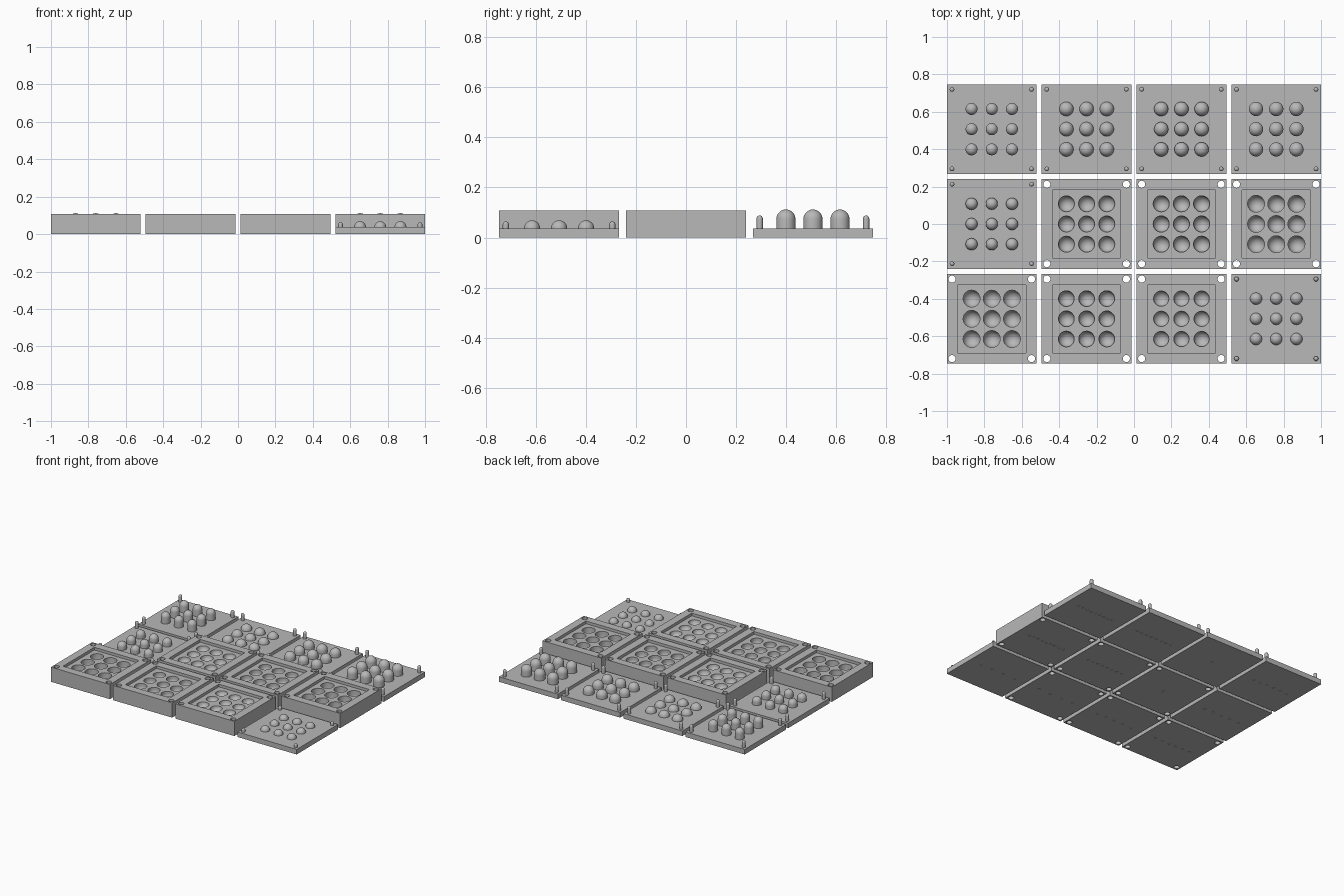
import bpy, bmesh, math
from mathutils import Matrix

if "Cube" in bpy.data.objects:
    bpy.data.objects.remove(bpy.data.objects["Cube"], do_unlink=True)

grey = bpy.data.materials.new("light grey")
grey.use_nodes = True
colour = (0.48, 0.48, 0.48, 1)
grey.diffuse_color = colour
grey.node_tree.nodes["Principled BSDF"].inputs["Base Color"].default_value = colour

PITCH, HALF = 0.507, 0.24
PLATE, BLOCK, FLOOR = 0.037, 0.108, 0.088
GRID = [(i * 0.108, j * 0.108) for i in (-1, 0, 1) for j in (-1, 0, 1)]
CORNERS = [(i * 0.2125, j * 0.2125) for i in (-1, 1) for j in (-1, 1)]


def box(bm, half, z0, z1):
    m = Matrix.Translation((0, 0, (z0 + z1) / 2)) @ Matrix.Diagonal((2 * half, 2 * half, z1 - z0, 1))
    bmesh.ops.create_cube(bm, size=1, matrix=m)


def peg(bm, x, y, z0, z1, r, dome=0.0, n=28):
    """Upright or upside-down peg from z0 to z1, with a rounded end of height dome."""
    way = 1 if z1 > z0 else -1
    neck = z1 - way * dome
    profile = [(r, z0)]
    if abs(neck - z0) > 0.001:
        profile.append((r, neck))
    steps = 7
    if dome:
        for k in range(1, steps):
            a = k / steps * math.pi / 2
            profile.append((r * math.cos(a), neck + way * dome * math.sin(a)))
    rings = [[bm.verts.new((x + q * math.cos(2 * math.pi * i / n),
                            y + q * math.sin(2 * math.pi * i / n), z)) for i in range(n)]
             for q, z in profile]
    for a, b in zip(rings, rings[1:]):
        for i in range(n):
            bm.faces.new((a[i], a[(i + 1) % n], b[(i + 1) % n], b[i]))
    bm.faces.new(rings[0][::-1])
    if dome:
        tip = bm.verts.new((x, y, z1))
        for i in range(n):
            bm.faces.new((rings[-1][i], rings[-1][(i + 1) % n], tip))
    else:
        bm.faces.new(rings[-1])


def finish(bm, name, centre):
    bmesh.ops.recalc_face_normals(bm, faces=bm.faces)
    mesh = bpy.data.meshes.new(name)
    bm.to_mesh(mesh)
    bm.free()
    mesh.materials.append(grey)
    ob = bpy.data.objects.new(name, mesh)
    ob.location = (*centre, 0)
    bpy.context.collection.objects.link(ob)
    return ob


def carve(ob, cutters):
    """Cut each helper out of ob, keep the result and drop the helpers."""
    for c in cutters:
        c.hide_render = True
        mod = ob.modifiers.new("cut", 'BOOLEAN')
        mod.operation, mod.solver, mod.object = 'DIFFERENCE', 'EXACT', c
    bpy.context.view_layer.update()
    mesh = bpy.data.meshes.new_from_object(ob.evaluated_get(bpy.context.evaluated_depsgraph_get()))
    ob.modifiers.clear()
    ob.data = mesh
    for c in cutters:
        bpy.data.objects.remove(c, do_unlink=True)


def smooth(ob):
    bpy.ops.object.select_all(action='DESELECT')
    ob.select_set(True)
    bpy.context.view_layer.objects.active = ob
    bpy.ops.object.shade_smooth_by_angle(angle=math.radians(35))


def add_dots(bm, count):
    # row of marker dimples on the underside
    for i in range(count):
        x = 0.29 * (i / (count - 1) - 0.5) if count > 1 else 0
        peg(bm, x, 0, -0.01, 0.004, 0.008, n=12)


def stamp(name, col, row, radius, height, pin, dots):
    centre = ((col - 1.5) * PITCH, row * PITCH)
    bm = bmesh.new()
    box(bm, HALF, 0, PLATE)
    plate = finish(bm, name + "_plate", centre)
    bm = bmesh.new()
    add_dots(bm, dots)
    carve(plate, [finish(bm, "dot_cutter", centre)])
    bm = bmesh.new()
    for x, y in GRID:
        peg(bm, x, y, PLATE, PLATE + height, radius, radius)
    smooth(finish(bm, name + "_bumps", centre))
    bm = bmesh.new()
    for x, y in CORNERS:
        peg(bm, x, y, PLATE, PLATE + pin, 0.0125, 0.0125, n=16)
    smooth(finish(bm, name + "_pins", centre))


def mould(name, col, row, radius, depth, dots):
    centre = ((col - 1.5) * PITCH, row * PITCH)
    bm = bmesh.new()
    box(bm, HALF, 0, BLOCK)
    block = finish(bm, name + "_block", centre)
    # square recess
    bm = bmesh.new()
    box(bm, 0.182, FLOOR, BLOCK + 0.02)
    recess = finish(bm, "recess_cutter", centre)
    # round wells, corner holes and dots
    bm = bmesh.new()
    for x, y in GRID:
        peg(bm, x, y, FLOOR + 0.01, FLOOR - depth, radius, min(radius, depth))
    for x, y in CORNERS:
        peg(bm, x, y, -0.02, BLOCK + 0.02, 0.019, n=24)
    add_dots(bm, dots)
    carve(block, [recess, finish(bm, "well_cutter", centre)])
    smooth(block)


# bumped plates: column, row, bump radius, bump height, pin height, dots
stamp("narrow_low_stamp", 3, -1, 0.032, 0.032, 0.027, 4)
stamp("narrow_medium_stamp", 0, 0, 0.032, 0.053, 0.051, 5)
stamp("narrow_tall_stamp", 0, 1, 0.032, 0.075, 0.051, 6)
stamp("wide_low_stamp", 1, 1, 0.038, 0.038, 0.051, 1)
stamp("wide_medium_stamp", 2, 1, 0.038, 0.055, 0.051, 8)
stamp("wide_tall_stamp", 3, 1, 0.038, 0.075, 0.051, 9)

# matching blocks with wells: column, row, well radius, well depth, dots
mould("narrow_low_mould", 2, -1, 0.041, 0.038, 4)
mould("narrow_medium_mould", 1, -1, 0.042, 0.058, 5)
mould("narrow_tall_mould", 0, -1, 0.045, 0.078, 6)
mould("wide_low_mould", 1, 0, 0.043, 0.043, 1)
mould("wide_medium_mould", 2, 0, 0.043, 0.06, 8)
mould("wide_tall_mould", 3, 0, 0.045, 0.078, 9)
